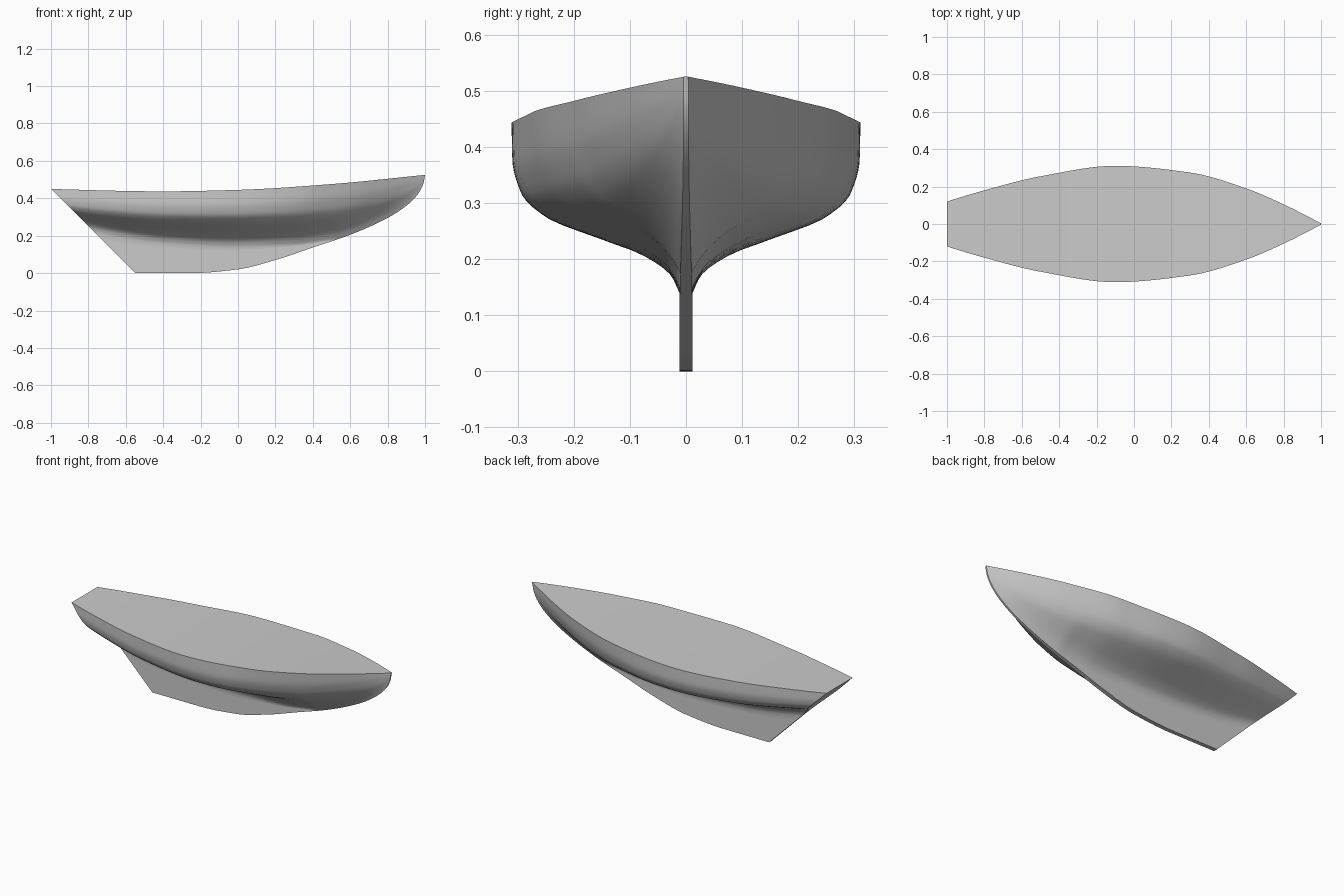
import bpy, bmesh, math
from mathutils import Vector

if "Cube" in bpy.data.objects:
    bpy.data.objects.remove(bpy.data.objects["Cube"])


def curve(points):
    """Smooth monotone interpolation through a few (x, value) points."""
    xs, ys = zip(*points)
    d = [(ys[i + 1] - ys[i]) / (xs[i + 1] - xs[i]) for i in range(len(xs) - 1)]
    m = [d[0]]
    for a, b in zip(d, d[1:]):
        m.append(2 * a * b / (a + b) if a * b > 0 else 0)
    m.append(d[-1])

    def at(x):
        i = max(k for k in range(len(d)) if k == 0 or xs[k] <= x)
        h = xs[i + 1] - xs[i]
        t = (x - xs[i]) / h
        return (ys[i] * (1 + 2 * t) * (1 - t) ** 2 + ys[i + 1] * t * t * (3 - 2 * t)
                + h * t * (1 - t) * (m[i] * (1 - t) - m[i + 1] * t))
    return at


# Hull lines along the length: deck width, sheer, keel and garboard heights
beam = curve([(-1.1, .085), (-1, .12), (-.8, .18), (-.5, .255), (-.1, .311),
              (.3, .275), (.6, .19), (.8, .105), (1, .004)])
sheer = curve([(-1.1, .454), (-1, .45), (-.4, .437), (0, .445), (.5, .476), (1, .525)])
keel = curve([(-1.1, 0), (-.25, 0), (0, .02), (.2, .07), (.4, .137), (.6, .205),
              (.8, .295), (.9, .36), (.96, .42), (.99, .475), (1, .525)])
garboard = curve([(-1.1, .32), (-.8, .225), (-.4, .16), (0, .14), (.3, .15), (.5, .175), (1, .2)])
stem = curve([(-1.1, .012), (.2, .012), (1, .004)])

# Cross-section fullness from garboard to sheer, amidships and at the bow
mid_shape = curve([(0, 0), (.1, .05), (.22, .22), (.31, .46), (.44, .79),
                   (.58, .94), (.78, .995), (1, 1)])
bow_shape = curve([(0, 0), (.1, .13), (.22, .31), (.31, .45), (.44, .64),
                   (.58, .78), (.78, .92), (1, 1)])


def half_section(x, fin_steps=6, body_steps=28):
    top, low, thick = sheer(x), keel(x), stem(x)
    base = max(garboard(x), low)
    blend = min(max((x - .1) / .8, 0), 1)
    pts = [(thick, low + (base - low) * i / fin_steps) for i in range(fin_steps)]
    for i in range(body_steps + 1):
        u = i / body_steps
        full = mid_shape(u) * (1 - blend) + bow_shape(u) * blend
        pts.append((thick + (beam(x) - thick) * full, base + (top - base) * u))
    return pts


# Loft the hull, keel and deck as closed rings
bm = bmesh.new()
rings = []
count = 72
for i in range(count + 1):
    x = -1.06 + 2.06 * math.sin(math.pi / 2 * i / count)
    half = half_section(x)
    ring = [(y, z) for y, z in half] + [(-y, z) for y, z in reversed(half)]
    rings.append([bm.verts.new((x, y, z)) for y, z in ring])
for a, b in zip(rings, rings[1:]):
    n = len(a)
    for j in range(n):
        bm.faces.new((a[j], b[j], b[(j + 1) % n], a[(j + 1) % n]))
bmesh.ops.remove_doubles(bm, verts=bm.verts, dist=.0002)

# Cut and close the raked transom
cut = bmesh.ops.bisect_plane(bm, geom=bm.verts[:] + bm.edges[:] + bm.faces[:],
                             plane_co=Vector((-1, 0, .45)), plane_no=Vector((-1, 0, -1)),
                             clear_outer=True)
edges = [e for e in cut["geom_cut"] if isinstance(e, bmesh.types.BMEdge)]
bmesh.ops.edgeloop_fill(bm, edges=edges)
bmesh.ops.recalc_face_normals(bm, faces=bm.faces[:])

mesh = bpy.data.meshes.new("hull")
bm.to_mesh(mesh)
bm.free()
hull = bpy.data.objects.new("hull", mesh)
bpy.context.collection.objects.link(hull)

# Plain grey finish
grey = bpy.data.materials.new("plain grey")
grey.use_nodes = True
colour = (.6, .6, .6, 1)
grey.diffuse_color = colour
grey.node_tree.nodes["Principled BSDF"].inputs["Base Color"].default_value = colour
mesh.materials.append(grey)

# Smooth skin with crisp sheer, keel and transom edges
bpy.context.view_layer.objects.active = hull
hull.select_set(True)
bpy.ops.object.shade_smooth_by_angle(angle=math.radians(35))
